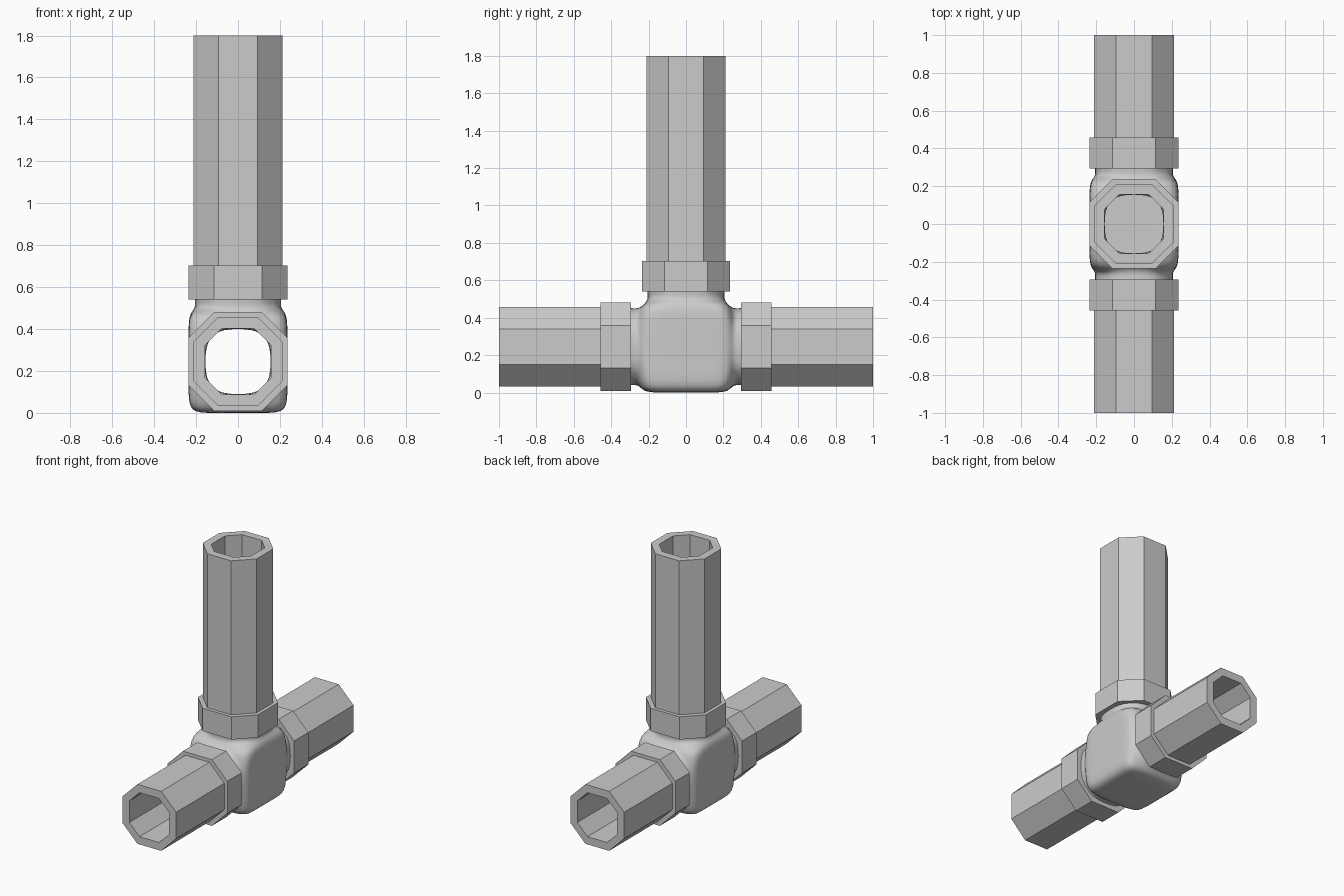
import bpy, bmesh
from mathutils import Vector

if "Cube" in bpy.data.objects:
    bpy.data.objects.remove(bpy.data.objects["Cube"])

CZ = 0.245                      # height of the joint centre
ENDS = [("front", 1, -1), ("back", 1, 1), ("top", 2, 1)]   # name, axis, sign


def place(axis, sign, u, v, w):
    """Local cross-section (u, v) at distance w along an arm -> world."""
    if axis == 1:
        return Vector((u, sign * w, v + CZ))
    return Vector((u, v, w + CZ))


def octagon(a, b):
    """Octagon with flats at distance a, each flat 2*b long."""
    return [(a, -b), (a, b), (b, a), (-b, a), (-a, b), (-a, -b), (-b, -a), (b, -a)]


def finish(name, bm):
    bmesh.ops.recalc_face_normals(bm, faces=bm.faces)
    me = bpy.data.meshes.new(name)
    bm.to_mesh(me)
    bm.free()
    ob = bpy.data.objects.new(name, me)
    bpy.context.collection.objects.link(ob)
    return ob


def ring_tube(name, axis, sign, w0, w1, outer, inner):
    """Hollow octagonal tube with flat annular ends."""
    bm = bmesh.new()
    loops = [[bm.verts.new(place(axis, sign, u, v, w)) for u, v in octagon(*s)]
             for s, w in ((outer, w0), (outer, w1), (inner, w1), (inner, w0))]
    for n in range(4):
        A, B = loops[n], loops[(n + 1) % 4]
        for i in range(8):
            j = (i + 1) % 8
            bm.faces.new((A[i], A[j], B[j], B[i]))
    return finish(name, bm)


# Pipes and collars on the three arms
for name, axis, sign in ENDS:
    length = 1.0 if axis == 1 else 1.8 - CZ
    ring_tube(name + "_pipe", axis, sign, 0.31, length, (0.212, 0.094), (0.157, 0.077))
    ring_tube(name + "_collar", axis, sign, 0.295, 0.457, (0.236, 0.114), (0.18, 0.085))

# Joint body: boxy cage, open on three sides, with necks, then subdivided
X = [-0.236, -0.13, 0.13, 0.236]
Y = [-0.225, -0.12, 0.12, 0.225]
Z = [0.0, 0.12, 0.36, CZ + 0.225]
bm = bmesh.new()
grid = {}


def gv(idx):
    if idx not in grid:
        i, j, k = idx
        grid[idx] = bm.verts.new((X[i], Y[j], Z[k]))
    return grid[idx]


def cell(axis, level, p, q):
    idx = [p, q]
    idx.insert(axis, level)
    return tuple(idx)


# Closed sides and floor
for axis, level in ((0, 0), (0, 3), (2, 0)):
    for p in range(3):
        for q in range(3):
            bm.faces.new([gv(cell(axis, level, p + s, q + t))
                          for s, t in ((0, 0), (1, 0), (1, 1), (0, 1))])

# Necks leading into the collars
border = ([(n, 0) for n in range(3)] + [(3, n) for n in range(3)]
          + [(n, 3) for n in (3, 2, 1)] + [(0, n) for n in (3, 2, 1)])


def neck_point(n, m, a, b):
    mid = (a + b) / 2
    s, t = (1 if n > 1 else -1), (1 if m > 1 else -1)
    if n in (0, 3) and m in (0, 3):
        return s * mid, t * mid
    return (s * a, t * b) if n in (0, 3) else (s * b, t * a)


for name, axis, sign in ENDS:
    prev = [gv(cell(axis, 3 if sign > 0 else 0, p, q)) for p, q in border]
    for w, a in ((0.25, 0.207), (0.285, 0.207), (0.33, 0.212)):
        cur = [bm.verts.new(place(axis, sign, *neck_point(p, q, a, 0.1), w))
               for p, q in border]
        for i in range(12):
            j = (i + 1) % 12
            bm.faces.new((prev[i], prev[j], cur[j], cur[i]))
        prev = cur

body = finish("joint_body", bm)
for f in body.data.polygons:
    f.use_smooth = True
sub = body.modifiers.new("smooth", "SUBSURF")
sub.levels = sub.render_levels = 2
wall = body.modifiers.new("wall", "SOLIDIFY")
wall.thickness = 0.05
wall.offset = -1
